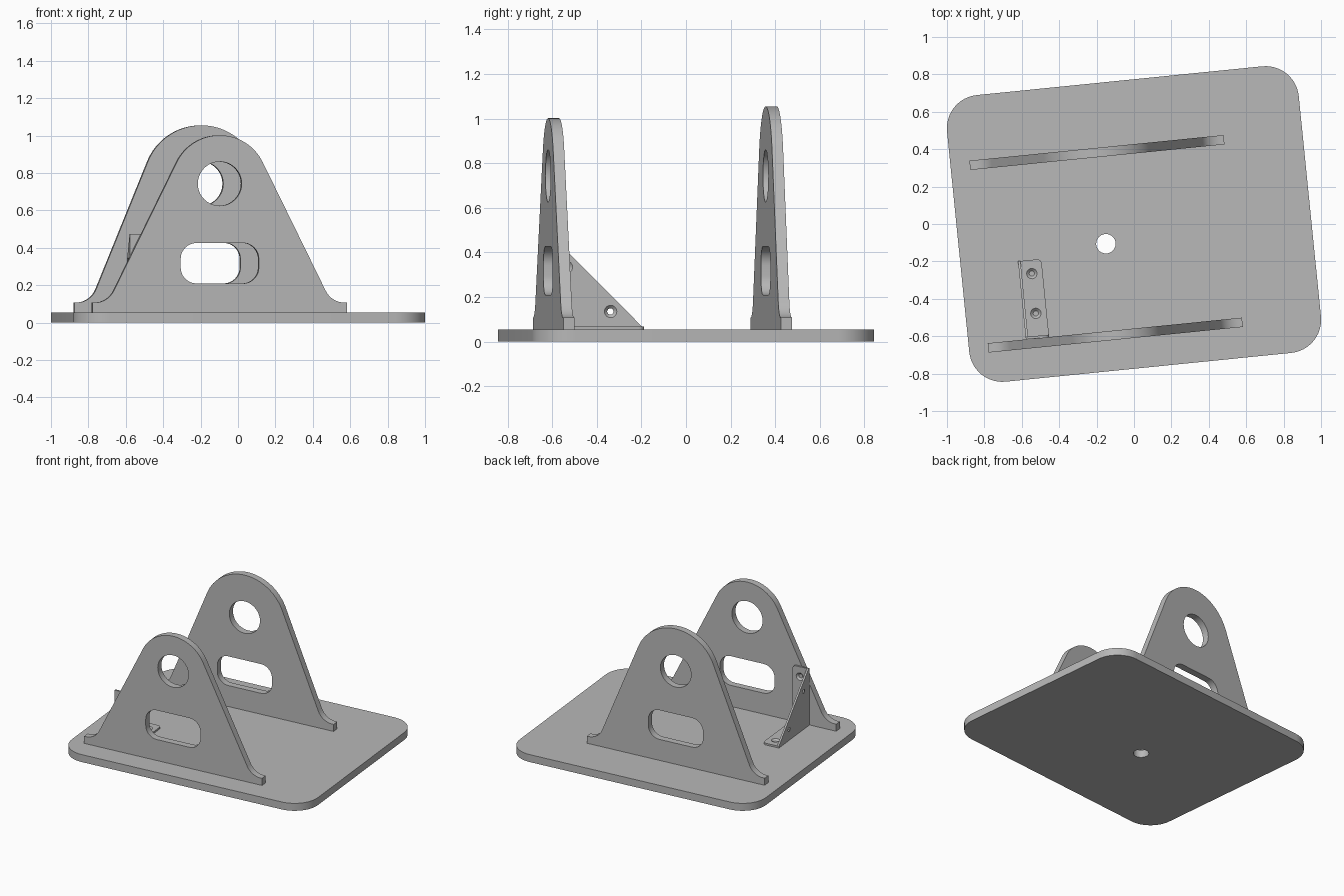
import bpy
import bmesh
from math import pi, cos, sin, acos, atan2, hypot, radians
from mathutils import Matrix, Vector

if "Cube" in bpy.data.objects:
    bpy.data.objects.remove(bpy.data.objects["Cube"])

TURN = Matrix.Rotation(radians(5.75), 4, "Z")     # whole assembly is turned on its base
BASE_TOP = 0.055
MID = -0.159                                      # centre line of the lugs

steel = bpy.data.materials.new("plain grey steel")
steel.use_nodes = True
GREY = (0.48, 0.48, 0.48, 1)
steel.diffuse_color = GREY
steel.node_tree.nodes["Principled BSDF"].inputs["Base Color"].default_value = GREY

# Frames: FLAT keeps XY, UPRIGHT maps to x-z (depth to -y), SIDE maps to y-z (depth to +x)
FLAT = Matrix.Identity(4)
UPRIGHT = Matrix.Rotation(pi / 2, 4, "X")
SIDE = Matrix(((0, 0, 1, 0), (1, 0, 0, 0), (0, 1, 0, 0), (0, 0, 0, 1)))


def arc(cx, cy, r, a0, a1, n=12):
    return [(cx + r * cos(a0 + (a1 - a0) * i / n),
             cy + r * sin(a0 + (a1 - a0) * i / n)) for i in range(n + 1)]


def rounded_box(cx, cy, hx, hy, r):
    pts = []
    for k, (sx, sy) in enumerate(((1, 1), (-1, 1), (-1, -1), (1, -1))):
        pts += arc(cx + sx * (hx - r), cy + sy * (hy - r), r, k * pi / 2, (k + 1) * pi / 2)
    return pts


def circle(cx, cy, r):
    return arc(cx, cy, r, 0, 2 * pi, 40)[:-1]


def slab(name, outline, depth, frame, at):
    """Extrude an outline along its frame's depth axis."""
    bm = bmesh.new()
    face = bm.faces.new([bm.verts.new((x, y, 0)) for x, y in outline])
    new = bmesh.ops.extrude_face_region(bm, geom=[face])["geom"]
    bmesh.ops.translate(bm, vec=(0, 0, depth),
                        verts=[v for v in new if isinstance(v, bmesh.types.BMVert)])
    bmesh.ops.recalc_face_normals(bm, faces=bm.faces)
    return to_object(name, bm, frame, at)


def to_object(name, bm, frame, at):
    bm.transform(TURN @ Matrix.Translation(Vector(at)) @ frame)
    mesh = bpy.data.meshes.new(name)
    bm.to_mesh(mesh)
    bm.free()
    mesh.materials.append(steel)
    obj = bpy.data.objects.new(name, mesh)
    bpy.context.collection.objects.link(obj)
    return obj


def countersink(frame, at, depth):
    """Tapered screw-hole cutter, wide end on the +depth side."""
    bm = bmesh.new()
    bmesh.ops.create_cone(bm, cap_ends=True, segments=24, radius1=0.012,
                          radius2=0.03, depth=depth)
    return to_object("screw_cutter", bm, frame, at)


def cut(obj, cutters):
    for c in cutters:
        c.hide_render = True
        mod = obj.modifiers.new("hole", "BOOLEAN")
        mod.operation, mod.solver, mod.object = "DIFFERENCE", "EXACT", c
        bpy.context.view_layer.objects.active = obj
        bpy.ops.object.modifier_apply(modifier=mod.name)
        bpy.data.objects.remove(c)


def smooth(obj):
    bpy.ops.object.select_all(action="DESELECT")
    obj.select_set(True)
    bpy.context.view_layer.objects.active = obj
    bpy.ops.object.shade_smooth_by_angle(angle=radians(30))


# Base plate with drain hole
base = slab("base_plate", rounded_box(0, 0, 0.945, 0.77, 0.178), BASE_TOP, FLAT, (0, 0, 0))
cut(base, [slab("hole_cutter", circle(-0.16, -0.09, 0.052), 0.2, FLAT, (0, 0, -0.1))])
smooth(base)


def lug_outline(top_r):
    """Half outline: foot, concave fillet, slanted side, round top; then mirrored."""
    eye_z, foot_x, foot_z, fillet = 0.745, 0.672, 0.107, 0.115
    dx, dz = foot_x, foot_z + fillet - eye_z
    tilt = acos((top_r + fillet) / hypot(dx, dz)) + atan2(dz, dx)
    half = [(0.683, 0.03), (0.683, foot_z)]
    half += arc(foot_x, foot_z + fillet, fillet, 1.5 * pi, pi + tilt, 8)
    half += arc(0, eye_z, top_r, tilt, pi / 2, 16)
    return half + [(-x, z) for x, z in reversed(half[:-1])]


# Two upright lugs, each with a round eye and a rounded slot
for name, y, top_r in (("front_lug", -0.581, 0.257), ("back_lug", 0.4, 0.31)):
    lug = slab(name, lug_outline(top_r), 0.05, UPRIGHT, (MID, y + 0.025, 0))
    cut(lug, [slab("eye_cutter", circle(0, 0.743, 0.118), 0.2, UPRIGHT, (MID, y + 0.1, 0)),
              slab("slot_cutter", rounded_box(0, 0.318, 0.21, 0.108, 0.085), 0.2,
                   UPRIGHT, (MID, y + 0.1, 0))])
    smooth(lug)

# Corner brace: floor flange, wall flange and triangular web
CORNER = Vector((-0.637, -0.556, BASE_TOP))
WIDE, LEG, THICK = 0.125, 0.42, 0.013
flange = [(0, 0), (WIDE, 0)] + arc(WIDE - 0.025, LEG - 0.025, 0.025, 0, pi / 2, 6) + [(0, LEG)]
SCREWS = (0.133, 0.347)

floor_flange = slab("brace_floor_flange", flange, THICK, FLAT, CORNER)
cut(floor_flange, [countersink(FLAT, CORNER + Vector((0.067, s, THICK / 2)), THICK + 0.004)
                   for s in SCREWS])

wall_flange = slab("brace_wall_flange", flange, THICK, UPRIGHT, CORNER + Vector((0, THICK, 0)))
TO_BACK = Matrix.Rotation(-pi / 2, 4, "X")
cut(wall_flange, [countersink(TO_BACK, CORNER + Vector((0.067, THICK / 2, s)), THICK + 0.004)
                  for s in SCREWS])

web_outline = [(0, 0), (LEG, 0), (LEG, THICK), (THICK, LEG), (0, LEG)]
web = slab("brace_web", web_outline, THICK, SIDE, CORNER)
cut(web, [countersink(SIDE, CORNER + Vector((THICK / 2, a, b)), THICK + 0.004)
          for a, b in ((0.279, 0.08), (0.08, 0.279))])
for part in (floor_flange, wall_flange, web):
    smooth(part)
